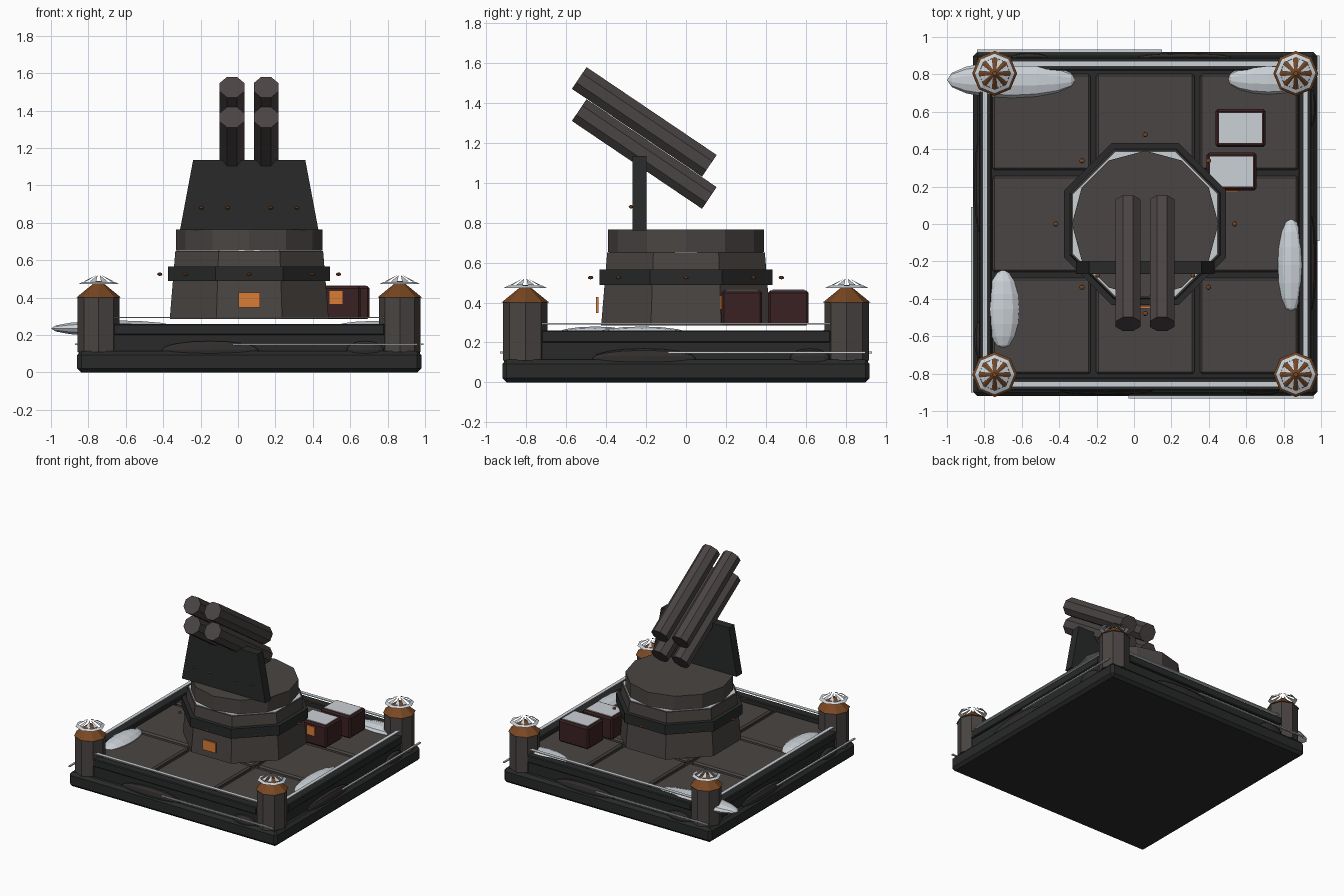
import bpy, bmesh, math
from mathutils import Vector, Matrix

old = bpy.data.objects.get("Cube")
if old:
    bpy.data.objects.remove(old, do_unlink=True)

CX = 0.06  # centre line of the platform and turret


def material(name, rgb):
    m = bpy.data.materials.new(name)
    m.use_nodes = True
    m.diffuse_color = (*rgb, 1)
    m.node_tree.nodes["Principled BSDF"].inputs["Base Color"].default_value = (*rgb, 1)
    return m


STONE = material("warm_grey_metal", (0.068, 0.059, 0.056))
IRON = material("black_iron", (0.021, 0.023, 0.022))
SOOT = material("soot", (0.03, 0.027, 0.026))
RUST = material("rust_brown", (0.19, 0.063, 0.016))
MAROON = material("dark_maroon", (0.042, 0.015, 0.016))
ORANGE = material("orange", (0.7, 0.2, 0.035))
SNOW = material("snow", (0.6, 0.64, 0.68))


def finish(name, bm, mat):
    bmesh.ops.recalc_face_normals(bm, faces=bm.faces)
    me = bpy.data.meshes.new(name)
    bm.to_mesh(me)
    bm.free()
    me.materials.append(mat)
    ob = bpy.data.objects.new(name, me)
    bpy.context.scene.collection.objects.link(ob)
    return ob


def box(name, centre, size, mat, bevel=0, turn=0):
    """Box, optionally chamfered, carried by quarter turns about the centre line."""
    bm = bmesh.new()
    bmesh.ops.create_cube(bm, size=1)
    bmesh.ops.scale(bm, vec=size, verts=bm.verts)
    bmesh.ops.translate(bm, vec=centre, verts=bm.verts)
    if bevel:
        bmesh.ops.bevel(bm, geom=bm.edges[:], offset=bevel, segments=1, affect='EDGES')
    if turn:
        bmesh.ops.rotate(bm, cent=(CX, 0, 0), verts=bm.verts,
                         matrix=Matrix.Rotation(turn * math.pi / 2, 3, 'Z'))
    return finish(name, bm, mat)


def prism(name, x, y, z0, z1, r0, r1, sides, mat, flat=False):
    """Tapered upright prism; flat puts sides, not corners, on the axes."""
    bm = bmesh.new()
    if flat:
        k = 1 / math.cos(math.pi / sides)
        r0, r1 = r0 * k, r1 * k
    bmesh.ops.create_cone(bm, cap_ends=True, segments=sides, radius1=r0, radius2=r1, depth=z1 - z0)
    spin = math.pi / sides if flat else 0
    bmesh.ops.transform(bm, verts=bm.verts, matrix=Matrix.Translation((x, y, (z0 + z1) / 2))
                        @ Matrix.Rotation(spin, 4, 'Z'))
    return finish(name, bm, mat)


def blob(name, centre, size, mat, along='X', u=10, v=8):
    """Low-poly ellipsoid with its poles along the given axis."""
    bm = bmesh.new()
    bmesh.ops.create_uvsphere(bm, u_segments=u, v_segments=v, radius=1)
    spin = Matrix.Rotation(math.pi / 2, 4, 'Y' if along == 'X' else 'X')
    bmesh.ops.transform(bm, verts=bm.verts, matrix=Matrix.Translation(centre)
                        @ Matrix.Diagonal((*size, 1)) @ spin)
    return finish(name, bm, mat)


# Platform
box("base_slab", (CX, 0, 0.0575), (1.84, 1.84, 0.115), IRON, 0.022)
box("deck_core", (CX, 0, 0.16), (1.66, 1.66, 0.11), IRON)
for i in range(3):
    for j in range(3):
        box("deck_tile", (CX + (i - 1) * 0.555, (j - 1) * 0.545, 0.22),
            (0.525, 0.515, 0.04), STONE, 0.012)

# Walls, snow ribbons, edge icicles and soot on each side
for k in range(4):
    box("wall_foot", (CX, -0.85, 0.16), (1.45, 0.05, 0.09), IRON, turn=k)
    box("wall_coping", (CX, -0.855, 0.23), (1.45, 0.07, 0.06), IRON, 0.006, turn=k)
    box("wall_snow_ribbon", (CX, -0.857, 0.294), (1.45, 0.028, 0.006), SNOW, turn=k)
    box("edge_ice_strip", (CX + 0.405, -0.925, 0.15), (0.99, 0.014, 0.009), SNOW, turn=k)
    angle = Matrix.Rotation(k * math.pi / 2, 3, 'Z')
    for d, length in ((-0.21, 0.26), (0.62, 0.1)):
        p = angle @ Vector((d, -0.885, 0.12))
        long_x = k % 2 == 0
        blob("soot_patch", (p.x + CX, p.y, p.z),
             (length, 0.03, 0.05) if long_x else (0.03, length, 0.05),
             SOOT, 'X' if long_x else 'Y')


def snow_cap(x, y):
    """Eight sloping wedges joined by a rim, with slots between them."""
    bm = bmesh.new()

    def pt(r, a):
        return bm.verts.new((x + r * math.cos(a), y + r * math.sin(a), 0.527 - r * 0.5))
    for i in range(8):
        a = i * math.pi / 4
        b, mid = a + math.pi / 4, a + math.pi / 8
        bm.faces.new([pt(0.085, a), pt(0.108, a), pt(0.108, b), pt(0.085, b)])
        bm.faces.new([pt(0.015, mid), pt(0.08, a + 0.16), pt(0.08, b - 0.16)])
    return finish("post_snow_cap", bm, SNOW)


# Corner posts
for sx in (-1, 1):
    for sy in (-1, 1):
        x, y = CX + sx * 0.805, sy * 0.805
        prism("corner_post", x, y, 0.11, 0.4, 0.112, 0.112, 8, STONE)
        prism("post_roof", x, y, 0.4, 0.488, 0.12, 0.012, 8, RUST)
        snow_cap(x, y)

# Snow drifts
blob("snow_drift_back_right", (-0.655, 0.77, 0.235), (0.345, 0.1, 0.045), SNOW)
blob("snow_drift_back_left", (0.72, 0.775, 0.235), (0.22, 0.085, 0.042), SNOW)
blob("snow_drift_left", (0.84, -0.22, 0.235), (0.075, 0.25, 0.045), SNOW, 'Y')
blob("snow_drift_right", (-0.7, -0.455, 0.235), (0.09, 0.21, 0.045), SNOW, 'Y')

# Turret body
prism("turret_base", CX, 0, 0.285, 0.65, 0.425, 0.395, 8, STONE, True)
prism("turret_belt", CX, 0, 0.488, 0.565, 0.433, 0.433, 8, IRON, True)
prism("turret_ledge_snow", CX, 0, 0.65, 0.654, 0.385, 0.385, 8, SNOW, True)
prism("turret_drum", CX, 0, 0.652, 0.765, 0.392, 0.392, 12, STONE)
for i in range(8):
    a = i * math.pi / 4
    blob("belt_bolt", (CX + 0.478 * math.cos(a), 0.478 * math.sin(a), 0.525),
         (0.014, 0.014, 0.009), RUST, u=8, v=6)
box("turret_front_plate", (CX, -0.445, 0.387), (0.115, 0.014, 0.08), ORANGE)

# Gun shield, narrowed towards the top
bm = bmesh.new()
bmesh.ops.create_cube(bm, size=1)
for v in bm.verts:
    top = v.co.z > 0
    v.co = (CX + v.co.x * (0.6 if top else 0.74), -0.233 + v.co.y * 0.07, 1.135 if top else 0.762)
finish("gun_shield", bm, IRON)
for x in (-0.195, -0.055, 0.175, 0.315):
    blob("shield_bolt", (x, -0.275, 0.88), (0.012, 0.012, 0.009), RUST, u=8, v=6)

# Launch tubes
for x in (-0.032, 0.15):
    for drop in (0, 0.161):
        muzzle, tail = Vector((x, -0.535, 1.525 - drop)), Vector((x, 0.117, 1.085 - drop))
        axis = muzzle - tail
        bm = bmesh.new()
        bmesh.ops.create_cone(bm, cap_ends=True, segments=8, radius1=0.071, radius2=0.071,
                              depth=axis.length)
        tilt = Matrix.Rotation(math.atan2(-axis.y, axis.z), 4, 'X')
        bmesh.ops.transform(bm, verts=bm.verts, matrix=Matrix.Translation((muzzle + tail) / 2)
                            @ tilt @ Matrix.Rotation(math.pi / 8, 4, 'Z'))
        finish("launch_tube", bm, STONE)

# Supply crates with snowy lids
for x, y in ((0.57, 0.513), (0.522, 0.28)):
    box("crate", (x, y, 0.373), (0.267, 0.203, 0.176), MAROON, 0.012)
    box("crate_lid_snow", (x, y, 0.463), (0.23, 0.16, 0.006), SNOW)
box("crate_label", (0.525, 0.175, 0.4), (0.07, 0.009, 0.07), ORANGE)
